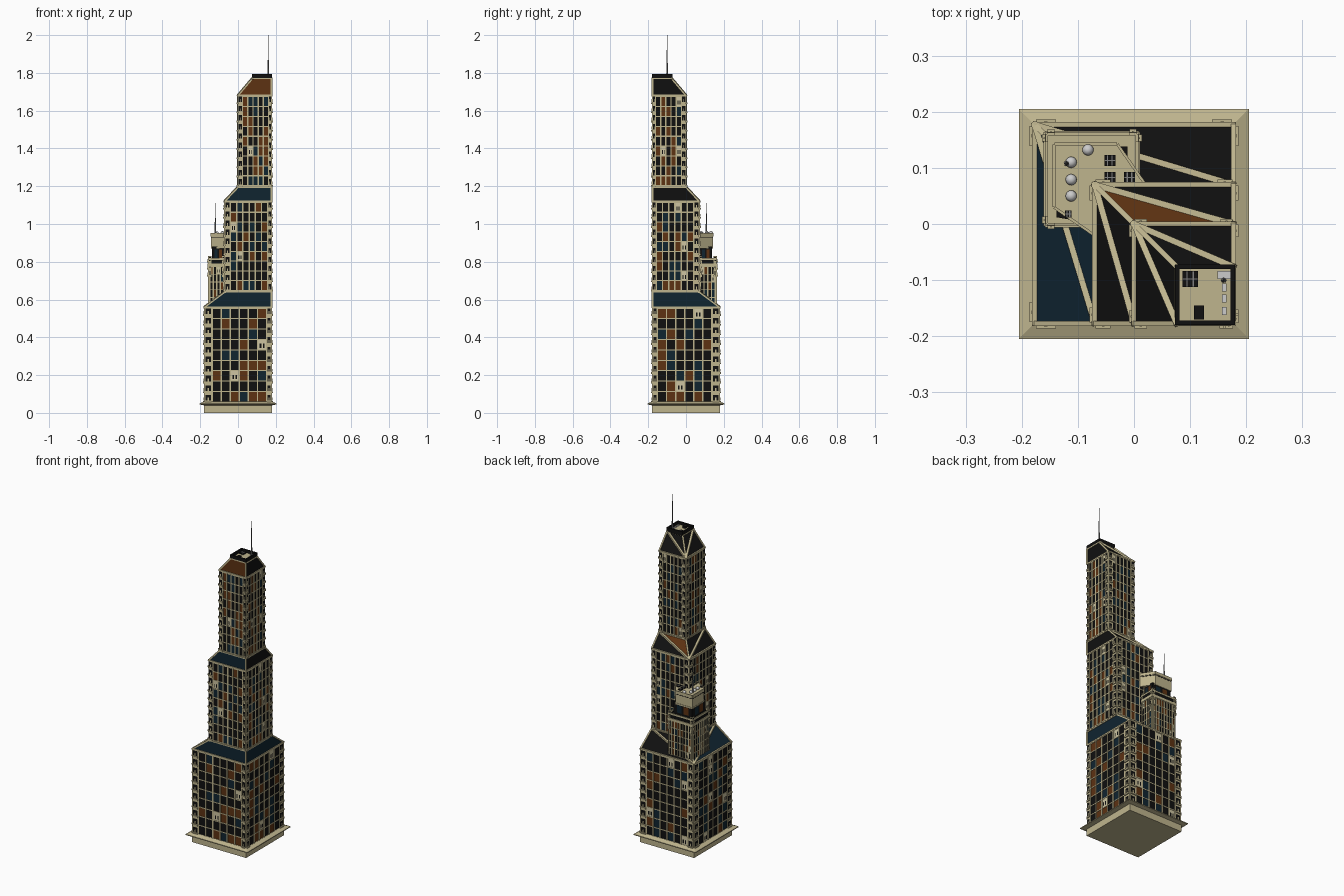
import bpy, bmesh, math, random
from mathutils import Vector

random.seed(7)
cube = bpy.data.objects.get("Cube")
if cube:
    bpy.data.objects.remove(cube, do_unlink=True)

# Colours
STONE, BLACK, NAVY, BROWN, PALE, STEEL, WHITE = range(7)
MATS = []
for name, col in [("beige stone", (.52, .46, .27)), ("black glass", (.005, .005, .005)),
                  ("navy glass", (.005, .018, .03)), ("brown glass", (.11, .032, .006)),
                  ("pale panel", (.62, .56, .36)), ("steel grey", (.22, .22, .22)),
                  ("white fitting", (.6, .6, .6))]:
    m = bpy.data.materials.new(name)
    m.use_nodes = True
    m.diffuse_color = (*col, 1)
    m.node_tree.nodes["Principled BSDF"].inputs["Base Color"].default_value = (*col, 1)
    MATS.append(m)


def finish(bm, name):
    me = bpy.data.meshes.new(name)
    bm.to_mesh(me)
    bm.free()
    for m in MATS:
        me.materials.append(m)
    ob = bpy.data.objects.new(name, me)
    bpy.context.collection.objects.link(ob)
    return ob


def face(bm, pts, mat):
    f = bm.faces.new([bm.verts.new(p) for p in pts])
    f.material_index = mat


def loft(bm, low, high, mat, caps=True):
    """Skin two matching counter-clockwise rings."""
    n = len(low)
    for i in range(n):
        j = (i + 1) % n
        face(bm, [low[i], low[j], high[j], high[i]], mat)
    if caps:
        face(bm, high, mat)
        face(bm, low[::-1], mat)


def prism(bm, poly, z0, z1, mat):
    loft(bm, [(x, y, z0) for x, y in poly], [(x, y, z1) for x, y in poly], mat)


def rect(x0, x1, y0, y1):
    return [(x0, y0), (x1, y0), (x1, y1), (x0, y1)]


def box(bm, x0, x1, y0, y1, z0, z1, mat):
    prism(bm, rect(x0, x1, y0, y1), z0, z1, mat)


def beam(bm, a, b, w, mat=STONE):
    a, b = Vector(a), Vector(b)
    d = (b - a).normalized()
    side = d.cross(Vector((0, 0, 1)))
    side = side.normalized() if side.length > .01 else Vector((1, 0, 0))
    up = side.cross(d)
    ring = [side * s * w / 2 + up * t * w / 2 for s, t in ((-1, -1), (1, -1), (1, 1), (-1, 1))]
    loft(bm, [a - d * w / 3 + r for r in ring], [b + d * w / 3 + r for r in ring], mat)


class Wall:
    """Vertical wall plane from a to b: u along, d outward."""
    def __init__(self, a, b):
        self.a, d = Vector(a), Vector(b) - Vector(a)
        self.length = d.length
        self.u = d.normalized()
        self.n = Vector((self.u.y, -self.u.x))

    def at(self, u, d):
        return tuple(self.a + self.u * u + self.n * d)

    def slab(self, bm, u0, u1, d, z0, z1, mat):
        poly = [self.at(u0, d), self.at(u1, d), self.at(u1, -.002), self.at(u0, -.002)]
        prism(bm, poly, z0, z1, mat)

    def pane(self, bm, u0, u1, d, z0, z1, mat):
        p, q = self.at(u0, d), self.at(u1, d)
        face(bm, [(*p, z0), (*q, z0), (*q, z1), (*p, z1)], mat)


def glazing(glass, bars, wall, u0, u1, z0, z1, cols, rows, bar=.007):
    """Coloured panes behind a grid of mullions."""
    du, dz = (u1 - u0) / cols, (z1 - z0) / rows
    for c in range(cols):
        for r in range(rows):
            mat = random.choices([BLACK, BROWN, NAVY, PALE], [54, 23, 18, 5])[0]
            a, z = u0 + c * du, z0 + r * dz
            wall.pane(glass, a, a + du, .001, z, z + dz, mat)
            if mat == PALE:
                for k in (.25, .6):
                    wall.pane(glass, a + du * k, a + du * (k + .17), .002,
                              z + dz * .2, z + dz * .6, BLACK)
    for c in range(cols + 1):
        a = u0 + c * du
        wall.slab(bars, a - bar / 2, a + bar / 2, .004, z0, z1, STONE)
    for r in range(rows + 1):
        z = z0 + r * dz
        wall.slab(bars, u0, u1, .003, z - bar * .4, z + bar * .4, STONE)


def pier(bm, wall, u0, u1, z0, z1, rows):
    """Corner strip with a small window and a projecting sill on each floor."""
    wall.slab(bm, u0, u1, .003, z0, z1, STONE)
    dz, w = (z1 - z0) / rows, u1 - u0
    for r in range(rows):
        z = z0 + r * dz
        wall.pane(bm, u0 + w * .15, u1 - w * .15, .0035, z + dz * .3, z + dz * .88, BLACK)
        wall.slab(bm, u0 + w * .42, u1 - w * .42, .006, z + dz * .3, z + dz * .6, STONE)
        wall.slab(bm, u0 + w * .05, u1 - w * .05, .009, z + dz * .08, z + dz * .26, STONE)


# Plinth with a flared skirt
bm = bmesh.new()
profile = [(.18, 0), (.18, .04), (.205, .045), (.205, .05), (.18, .06)]
rings = [[(x, y, z) for x, y in rect(-s, s, -s, s)] for s, z in profile]
for lo, hi in zip(rings, rings[1:]):
    loft(bm, lo, hi, STONE, caps=False)
face(bm, rings[0][::-1], STONE)
face(bm, rings[-1], STONE)
finish(bm, "plinth")

# Three stepped tiers, all flush with the same front corner
H = .177
TIERS = [  # west edge, next west edge, wall bottom, wall top, roof top, columns, pier, roof colours
    (-.177, -.07, .05, .56, .64, 6, .04, (NAVY, NAVY, BLACK, BLACK, NAVY, NAVY)),
    (-.07, 0, .64, 1.12, 1.195, 6, .03, (NAVY, BLACK, BLACK, BROWN, BLACK, BLACK)),
    (0, .076, 1.195, 1.68, 1.77, 5, .024, (BROWN, BLACK, BLACK, BLACK, BLACK, BLACK)),
]
for i, (x0, x1, z0, z1, z2, cols, pw, tint) in enumerate(TIERS, 1):
    poly = rect(x0, H, -H, -x0)
    core, glass, bars, piers, roof = [bmesh.new() for _ in range(5)]
    prism(core, poly, z0, z1, STONE)
    for k in range(4):
        w = Wall(poly[k], poly[(k + 1) % 4])
        left = pw if k != 1 else pw * .65
        right = pw if k != 0 else pw * .65
        glazing(glass, bars, w, left, w.length - right, z0 + .008, z1 - .006, cols, 9)
        pier(piers, w, 0, left, z0, z1, 10)
        pier(piers, w, w.length - right, w.length, z0, z1, 10)
    finish(core, f"tier_{i}_core")
    finish(glass, f"tier_{i}_glass")
    finish(bars, f"tier_{i}_mullions")
    finish(piers, f"tier_{i}_corner_piers")

    # Sloped glass roof with its ribs
    B = [(x, y, z1) for x, y in poly]
    T = [(x, y, z2) for x, y in rect(x1, H, -H, -x1)]
    panels = [(B[0], B[1], T[1], T[0]), (B[1], B[2], T[2], T[1]), (B[2], B[3], T[2]),
              (B[3], T[3], T[2]), (B[3], B[0], T[0]), (B[3], T[0], T[3])]
    for pts, mat in zip(panels, tint):
        face(roof, pts, mat)
    face(roof, T, STONE)
    finish(roof, f"tier_{i}_roof")
    ribs = bmesh.new()
    for k in range(4):
        beam(ribs, B[k], B[(k + 1) % 4], .009)
        beam(ribs, T[k], T[(k + 1) % 4], .007)
        beam(ribs, B[k], T[k], .009)
    beam(ribs, B[3], T[2], .011)
    beam(ribs, B[3], T[0], .011)
    finish(ribs, f"tier_{i}_roof_ribs")

# Crown parapet and roof fittings
bm = bmesh.new()
for r in (rect(.073, .18, -.18, -.172), rect(.073, .18, -.08, -.072),
          rect(.073, .081, -.172, -.08), rect(.172, .18, -.172, -.08)):
    prism(bm, r, 1.768, 1.793, BLACK)
finish(bm, "crown_parapet")
bm = bmesh.new()
box(bm, .08, .173, -.173, -.079, 1.77, 1.776, STONE)
box(bm, .107, .125, -.17, -.145, 1.776, 1.788, BLACK)
box(bm, .149, .172, -.098, -.084, 1.776, 1.784, WHITE)
for y in (-.12, -.14, -.162):
    box(bm, .157, .165, y, y + .014, 1.776, 1.781, WHITE)
finish(bm, "crown_fittings")


def skylight(bm, x, y, z, s):
    box(bm, x - s, x + s, y - s, y + s, z, z + .006, BLACK)
    for t in (-.4, .4):
        box(bm, x + t * s - .001, x + t * s + .001, y - s, y + s, z, z + .008, STEEL)
    box(bm, x - s, x + s, y - .001, y + .001, z, z + .008, STEEL)


# Side turret wrapped round the back corner of the middle tier
body = [(-.155, 0), (-.07, 0), (-.07, .07), (.005, .07), (.005, .16), (-.155, .16)]
head = [(-.142, .03), (-.07, -.02), (-.07, .07), (.02, .07), (-.03, .142), (-.142, .142)]
core, glass, bars = bmesh.new(), bmesh.new(), bmesh.new()
prism(core, body, .555, .8, STONE)
neck = [(-.138, .012), body[1], body[2], (-.012, .07), (-.012, .138), (-.138, .138)]
prism(core, neck, .8, .88, BLACK)
for k in (0, 3, 4, 5):
    w = Wall(body[k], body[(k + 1) % 6])
    glazing(glass, bars, w, .006, w.length - .006, .57, .775, round(w.length / .02), 5, .006)
    pier(bars, w, 0, .014, .72, .83, 3)
    pier(bars, w, w.length - .014, w.length, .72, .83, 3)
    w.slab(bars, -.004, w.length + .004, .006, .775, .79, STONE)
    w.slab(bars, -.002, w.length + .002, .002, .79, .81, BLACK)
    w.slab(bars, -.003, w.length + .003, .004, .81, .82, STONE)
    n = Wall(neck[k], neck[(k + 1) % 6])
    n.pane(glass, n.length * .2, n.length * .45, .001, .82, .865, NAVY)
    n.pane(glass, n.length * .55, n.length * .8, .001, .82, .865, BROWN)
finish(core, "turret_core")
finish(glass, "turret_glass")
finish(bars, "turret_mullions")

# Overhanging turret head
bm = bmesh.new()
prism(bm, head, .872, .948, STONE)
for k in (0, 3, 4, 5):
    w = Wall(head[k], head[(k + 1) % 6])
    w.slab(bm, 0, w.length, .003, .935, .952, STONE)
    w.slab(bm, 0, w.length, .001, .929, .932, BLACK)
    w.slab(bm, 0, w.length, .002, .87, .878, STONE)
finish(bm, "turret_head")
bm = bmesh.new()
for x, y in ((-.043, .113), (-.043, .083), (-.008, .083)):
    skylight(bm, x, y, .948, .01)
skylight(bm, -.117, .018, .948, .006)
skylight(bm, .1, -.098, 1.776, .014)
finish(bm, "skylights")

# Silver roof domes
for i, (x, y) in enumerate([(-.082, .132), (-.112, .11), (-.112, .079), (-.112, .05)], 1):
    bpy.ops.mesh.primitive_uv_sphere_add(segments=16, ring_count=8, radius=.01, location=(x, y, .952))
    ob = bpy.context.object
    ob.name = f"roof_dome_{i}"
    ob.data.materials.append(MATS[WHITE])
    bpy.ops.object.shade_smooth()

# Antennas
for name, x, y, z0, z1 in (("crown", .16, -.1, 1.775, 2.0), ("turret", -.12, .108, .945, 1.11)):
    mid = z0 + (z1 - z0) * .42
    for part, r0, r1, a, b in (("base", .005, .003, z0, mid), ("tip", .0025, .001, mid, z1)):
        bpy.ops.mesh.primitive_cone_add(vertices=8, radius1=r0, radius2=r1, depth=b - a,
                                        location=(x, y, (a + b) / 2))
        bpy.context.object.name = f"{name}_antenna_{part}"
        bpy.context.object.data.materials.append(MATS[STEEL])
